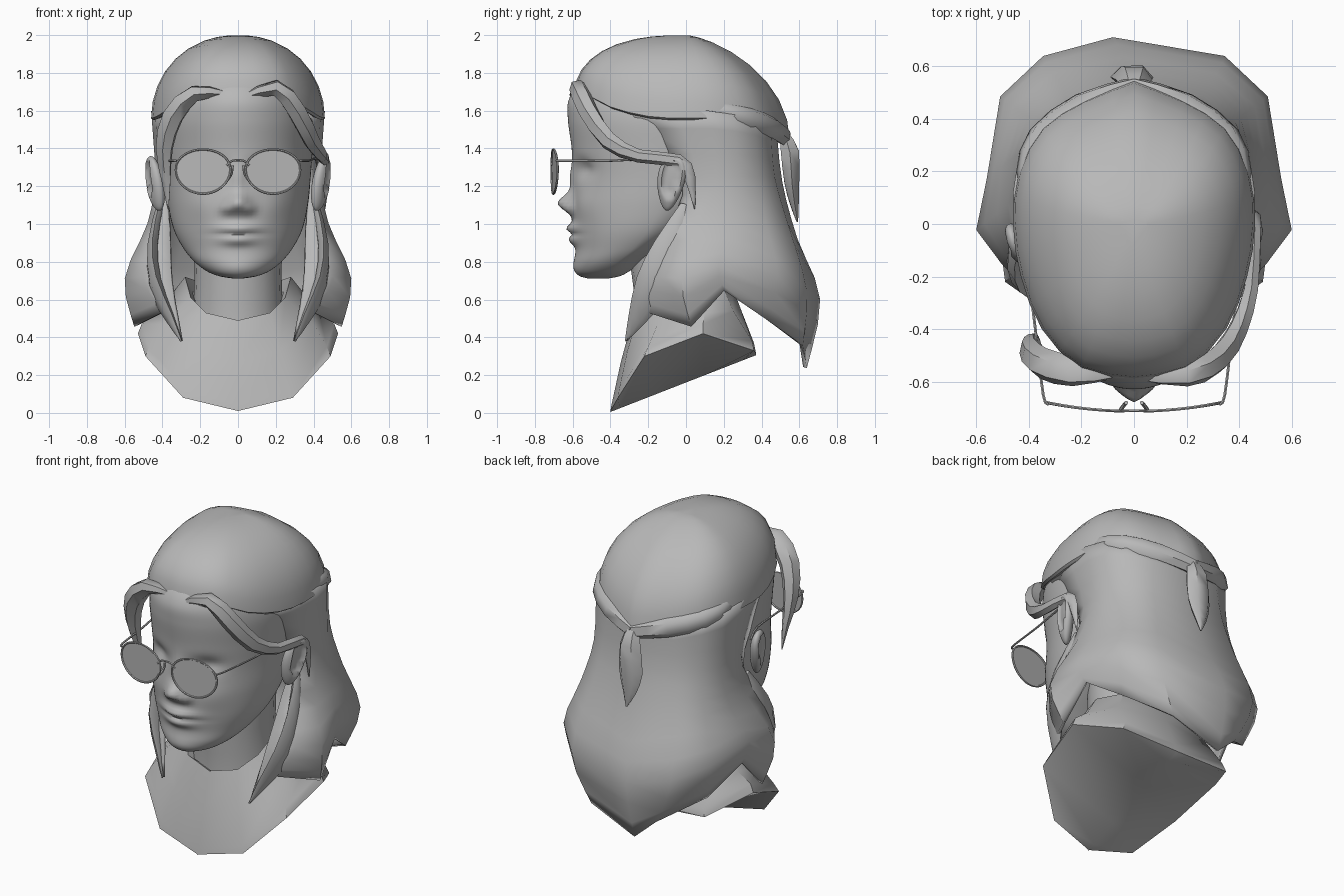
import bpy, bmesh, math
from mathutils import Vector

grey = bpy.data.materials.new("clay grey")
grey.diffuse_color = (0.48, 0.48, 0.48, 1)


def finish(name, bm, angle=40):
    bmesh.ops.recalc_face_normals(bm, faces=bm.faces)
    me = bpy.data.meshes.new(name)
    bm.to_mesh(me)
    bm.free()
    ob = bpy.data.objects.new(name, me)
    bpy.context.collection.objects.link(ob)
    me.materials.append(grey)
    bpy.ops.object.select_all(action='DESELECT')
    ob.select_set(True)
    bpy.context.view_layer.objects.active = ob
    bpy.ops.object.shade_smooth_by_angle(angle=math.radians(angle))
    return ob


def loft(name, rings, closed=True, caps=True, angle=40):
    """Skin a list of equally long point rows."""
    bm = bmesh.new()
    rows = [[bm.verts.new(p) for p in r] for r in rings]
    n = len(rows[0])
    for a, b in zip(rows, rows[1:]):
        for i in range(n if closed else n - 1):
            j = (i + 1) % n
            bm.faces.new((a[i], a[j], b[j], b[i]))
    if caps:
        bm.faces.new(rows[0])
        bm.faces.new(rows[-1])
    bmesh.ops.remove_doubles(bm, verts=bm.verts, dist=1e-5)
    return finish(name, bm, angle)


def smooth_path(pts, steps):
    """Catmull-Rom resampling of tuples of any length."""
    out = []
    for i in range(len(pts) - 1):
        p0, p1, p2, p3 = (pts[max(i - 1, 0)], pts[i], pts[i + 1], pts[min(i + 2, len(pts) - 1)])
        for s in range(steps):
            t = s / steps
            out.append(tuple(0.5 * (2 * b + (c - a) * t + (2 * a - 5 * b + 4 * c - d) * t * t
                                    + (3 * b - a - 3 * c + d) * t ** 3)
                             for a, b, c, d in zip(p0, p1, p2, p3)))
    return out + [tuple(pts[-1])]


def strand(name, pts, sides=6, steps=2, angle=50):
    """Tapered lock: points are (x, y, z, half width, half thickness)."""
    pts = smooth_path(pts, steps)
    rings = []
    for i, p in enumerate(pts):
        c = Vector(p[:3])
        t = (Vector(pts[min(i + 1, len(pts) - 1)][:3]) - Vector(pts[max(i - 1, 0)][:3])).normalized()
        out = Vector((c.x, c.y + 0.05, 0.3 * (c.z - 1.3)))
        out = (out - t * out.dot(t)).normalized()
        side = t.cross(out)
        rings.append([c + side * p[3] * math.cos(a) + out * p[4] * math.sin(a)
                      for a in (k * math.tau / sides for k in range(sides))])
    return loft(name, rings, angle=angle)


def wire(name, pts, r=0.006):
    return strand(name, [(*p, r, r) for p in pts], 6, 3)


def mirrored(half):
    """Half outline from the middle front (x=0) to the middle back, completed on the other side."""
    return half + [(-x, y, z) for x, y, z in half[-2:0:-1]]


def flip(pts):
    return [(-p[0], *p[1:]) for p in pts]


# Head: z, front y, back y, half width, y of widest point
keys = [(0.712, -0.52, -0.41, 0.03, -0.46), (0.724, -0.56, -0.35, 0.1, -0.44),
        (0.75, -0.583, -0.3, 0.165, -0.41), (0.8, -0.59, -0.23, 0.23, -0.36), (0.87, -0.585, -0.12, 0.288, -0.28),
        (0.97, -0.595, 0.05, 0.34, -0.2), (1.1, -0.6, 0.2, 0.37, -0.14),
        (1.25, -0.595, 0.32, 0.385, -0.1), (1.4, -0.605, 0.36, 0.395, -0.1),
        (1.55, -0.625, 0.36, 0.4, -0.1), (1.66, -0.62, 0.34, 0.375, -0.1),
        (1.76, -0.55, 0.3, 0.32, -0.1), (1.85, -0.4, 0.2, 0.22, -0.1)]
# Face relief: x, z, spread x, spread z, amount forward
relief = [(0, 1.24, 0.035, 0.08, 0.02), (0, 1.11, 0.055, 0.05, 0.078), (0.06, 1.08, 0.03, 0.028, 0.03),
          (0, 0.975, 0.1, 0.028, 0.038), (0, 0.915, 0.09, 0.028, 0.03), (0, 0.948, 0.12, 0.009, -0.015),
          (0.16, 1.29, 0.075, 0.05, -0.035), (0.2, 1.1, 0.08, 0.08, 0.012), (0, 0.77, 0.1, 0.04, 0.008)]
rings = []
for z, yf, yb, hw, cy in smooth_path(keys, 8):
    ring = []
    for k in range(96):
        a = k * math.tau / 96
        x, c = hw * math.sin(a), math.cos(a)
        y = cy - c * ((cy - yf) if c > 0 else (yb - cy))
        if c > 0:
            for bx, bz, sx, sz, amt in relief:
                y -= amt * min(1, c * 2) * math.exp(-((abs(x) - bx) / sx) ** 2 - ((z - bz) / sz) ** 2)
        ring.append((x, y, z))
    rings.append(ring)
loft("head", rings, angle=70)

# Neck
loft("neck", [[(rx * math.sin(k * math.tau / 20), cy - ry * math.cos(k * math.tau / 20), z) for k in range(20)]
              for z, cy, rx, ry in [(0.45, -0.02, 0.25, 0.25), (0.6, -0.03, 0.235, 0.24),
                                    (0.75, -0.04, 0.23, 0.25), (1.0, -0.04, 0.24, 0.25)]])

# Bust: keel line underneath, shoulder edge, chest, raised collar and its inside
loft("bust", [mirrored(h) for h in [
    [(0, y, 0.005 + 0.39 * (y + 0.4)) for y in (-0.4, -0.35, -0.18, 0.1, 0.3, 0.37)],
    [(0, -0.4, 0.01), (0.29, -0.36, 0.08), (0.49, -0.22, 0.3), (0.53, 0.09, 0.42), (0.38, 0.36, 0.33),
     (0, 0.37, 0.32)],
    [(0, -0.395, 0.04), (0.28, -0.355, 0.12), (0.47, -0.2, 0.35), (0.51, 0.09, 0.47), (0.36, 0.35, 0.38),
     (0, 0.36, 0.37)],
    [(0, -0.345, 0.27), (0.22, -0.31, 0.33), (0.4, -0.15, 0.47), (0.43, 0.1, 0.53), (0.33, 0.25, 0.54), (0, 0.29, 0.55)],
    [(0, -0.285, 0.49), (0.17, -0.25, 0.53), (0.25, -0.16, 0.61), (0.28, 0, 0.72), (0.22, 0.18, 0.7), (0, 0.24, 0.68)],
    [(0, -0.25, 0.48), (0.14, -0.23, 0.5), (0.22, -0.14, 0.56), (0.24, 0, 0.64), (0.18, 0.15, 0.62), (0, 0.2, 0.6)],
]], caps=False, angle=45)

# Long back hair: columns from the front edge to the middle back, top to bottom
cols = [
    [(0.365, -0.3, 1.6), (0.385, -0.02, 1.25), (0.36, -0.08, 0.98), (0.35, -0.22, 0.7), (0.3, -0.31, 0.38)],
    [(0.43, -0.05, 1.6), (0.41, 0.06, 1.25), (0.435, -0.04, 1.0), (0.5, -0.14, 0.72), (0.38, -0.22, 0.54)],
    [(0.45, 0.12, 1.6), (0.43, 0.16, 1.25), (0.47, 0.08, 1.0), (0.59, -0.02, 0.71), (0.54, 0.03, 0.46)],
    [(0.43, 0.25, 1.58), (0.42, 0.27, 1.25), (0.465, 0.24, 1.0), (0.55, 0.17, 0.78), (0.52, 0.2, 0.65)],
    [(0.36, 0.36, 1.55), (0.36, 0.38, 1.25), (0.42, 0.42, 1.0), (0.5, 0.48, 0.73), (0.44, 0.42, 0.5)],
    [(0.22, 0.44, 1.5), (0.25, 0.46, 1.25), (0.28, 0.53, 1.0), (0.34, 0.63, 0.65), (0.22, 0.61, 0.36)]]
middle = [(0, 0.47, 1.5), (0, 0.5, 1.22), (-0.02, 0.58, 0.92), (-0.08, 0.7, 0.6), (-0.09, 0.63, 0.24)]
cols += [middle] + [flip(c) for c in cols[::-1]]
back = loft("back_hair", [smooth_path(c, 3) for c in cols], closed=False, caps=False)
mod = back.modifiers.new("thickness", 'SOLIDIFY')
mod.thickness, mod.offset = 0.02, 0

# Hair cap swept from the hairline to the crown, with a rolled under lip
line = mirrored(smooth_path([(0, -0.59, 1.7), (0.2, -0.55, 1.7), (0.35, -0.4, 1.62), (0.43, -0.2, 1.57),
                             (0.46, 0.0, 1.56), (0.44, 0.2, 1.56), (0.35, 0.37, 1.53), (0.19, 0.475, 1.48),
                             (0, 0.55, 1.44)], 2))
rings = [[(x * 0.85, y * 0.85, z + 0.01) for x, y, z in line], [(x * 0.97, y * 0.97, z - 0.01) for x, y, z in line]]
for t in (0, 0.2, 0.4, 0.6, 0.8, 1.0, 1.2, 1.35, 1.48):
    rings.append([(x * math.cos(t) ** 0.92, y * math.cos(t) ** (0.78 if y < 0 else 1.35),
                   z + (2 - z) * math.sin(t)) for x, y, z in line])
loft("hair_cap", rings)

# Swept side bands and small tied tail
for s in (1, -1):
    strand("hair_band", [(s * x, y, z, w, t) for x, y, z, w, t in [
        (0.4, 0.08, 1.64, 0.02, 0.01), (0.41, 0.2, 1.6, 0.05, 0.035), (0.36, 0.34, 1.56, 0.06, 0.04),
        (0.2, 0.46, 1.51, 0.06, 0.04), (0, 0.52, 1.46, 0.05, 0.04)]])
strand("tied_tail", [(0, 0.52, 1.47, 0.04, 0.03), (0, 0.55, 1.38, 0.07, 0.055), (-0.01, 0.56, 1.22, 0.08, 0.045),
                     (-0.01, 0.575, 1.1, 0.045, 0.025), (0, 0.59, 1.01, 0.004, 0.004)])

# Loose front locks
strand("left_fringe", [(-0.08, -0.56, 1.69, 0.02, 0.03), (-0.23, -0.56, 1.69, 0.045, 0.06),
                       (-0.345, -0.53, 1.57, 0.06, 0.06), (-0.39, -0.48, 1.4, 0.05, 0.045),
                       (-0.38, -0.44, 1.22, 0.03, 0.02), (-0.37, -0.42, 1.08, 0.003, 0.003)])
strand("right_fringe", [(0.03, -0.57, 1.67, 0.015, 0.03), (0.2, -0.57, 1.72, 0.045, 0.05),
                        (0.31, -0.52, 1.6, 0.055, 0.05), (0.39, -0.41, 1.44, 0.05, 0.04),
                        (0.445, -0.25, 1.36, 0.035, 0.03), (0.46, -0.04, 1.335, 0.035, 0.025),
                        (0.465, 0.02, 1.25, 0.03, 0.02), (0.46, 0.045, 1.08, 0.003, 0.003)])

for s in (1, -1):
    # Hanging lock tips
    strand("hanging_lock", [(s * x, y, z, w, t) for x, y, z, w, t in [
        (0.41, 0.0, 1.1, 0.03, 0.02), (0.45, -0.08, 0.88, 0.09, 0.03), (0.44, -0.17, 0.68, 0.1, 0.035),
        (0.36, -0.26, 0.5, 0.05, 0.02), (0.3, -0.32, 0.38, 0.004, 0.004)]])

    # Ear with hollowed outer face
    bm = bmesh.new()
    bmesh.ops.create_uvsphere(bm, u_segments=24, v_segments=16, radius=1)
    for v in bm.verts:
        x, y, z = v.co
        d = math.hypot(y + 0.05, (z - 0.15) * 0.9)
        if x > 0 and d < 0.6:
            x *= 0.4
        x = 0.44 + 0.045 * x + 0.022 * z + 0.02 * y
        v.co = (s * x, -0.08 + 0.09 * y * (0.8 + 0.25 * z) + 0.02 * z, 1.215 + 0.145 * z)
    finish("ear", bm, 60)

    # Glasses: rim, lens, temple arm, nose pad wire
    rim = []
    for k in range(25):
        a = k * math.tau / 24
        x = 0.185 + 0.145 * math.cos(a) * (1 + 0.06 * math.sin(a))
        rim.append((s * x, -0.712 + 0.3 * x * x, 1.28 + (0.115 if math.sin(a) > 0 else 0.12) * math.sin(a)))
    wire("lens_rim", rim, 0.006)
    bm = bmesh.new()
    bm.faces.new([bm.verts.new(p) for p in rim[:-1]])
    finish("lens", bm)
    wire("temple_arm", [(s * 0.325, -0.685, 1.335), (s * 0.345, -0.65, 1.335), (s * 0.375, -0.4, 1.335),
                        (s * 0.41, -0.12, 1.345), (s * 0.42, -0.04, 1.3)])
    wire("nose_pad", [(s * 0.05, -0.705, 1.24), (s * 0.035, -0.685, 1.27), (s * 0.03, -0.68, 1.31)], 0.008)

# Bridge of the glasses
wire("glasses_bridge", [(-0.06, -0.71, 1.31), (-0.03, -0.71, 1.335), (0.03, -0.71, 1.335), (0.06, -0.71, 1.31)])
